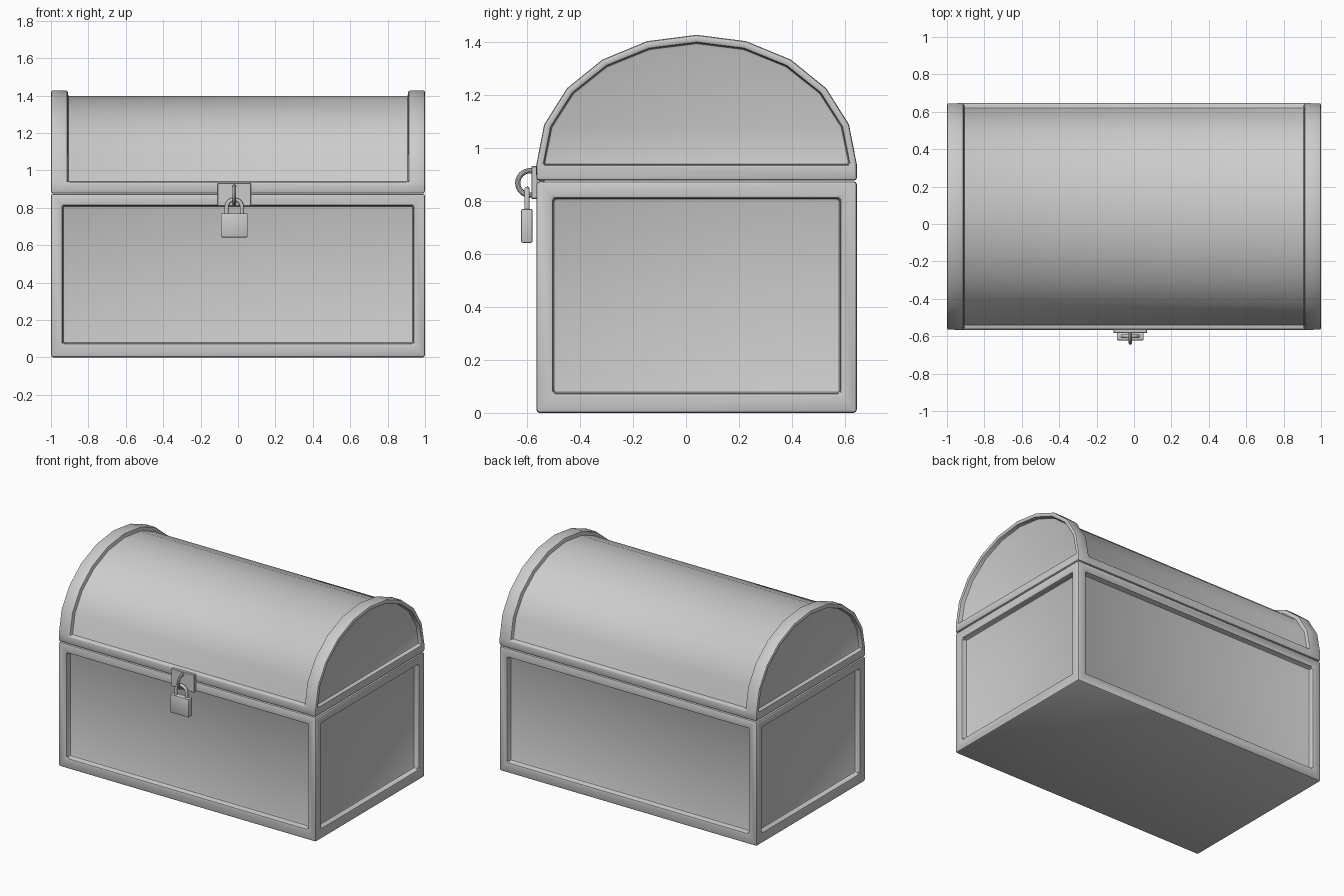
import bpy, bmesh, math
from mathutils import Vector

if "Cube" in bpy.data.objects:
    bpy.data.objects.remove(bpy.data.objects["Cube"])

FRONT, BACK = -0.565, 0.645          # chest depth limits
MID = (FRONT + BACK) / 2


def finish(obj, bevel=0.0, segments=2):
    """Round the edges, then smooth shallow angles."""
    bpy.ops.object.select_all(action='DESELECT')
    obj.select_set(True)
    bpy.context.view_layer.objects.active = obj
    if bevel:
        m = obj.modifiers.new("bevel", 'BEVEL')
        m.width, m.segments = bevel, segments
        m.limit_method, m.angle_limit = 'ANGLE', math.radians(40)
        m.use_clamp_overlap = False
        bpy.ops.object.modifier_apply(modifier=m.name)
    bpy.ops.object.shade_smooth_by_angle(angle=math.radians(30))


def from_bmesh(name, bm):
    bmesh.ops.recalc_face_normals(bm, faces=bm.faces[:])
    me = bpy.data.meshes.new(name)
    bm.to_mesh(me)
    bm.free()
    obj = bpy.data.objects.new(name, me)
    bpy.context.collection.objects.link(obj)
    return obj


def box_bm(lo, hi):
    bm = bmesh.new()
    bmesh.ops.create_cube(bm, size=1)
    lo, hi = Vector(lo), Vector(hi)
    for v in bm.verts:
        v.co = (lo + hi) / 2 + Vector(a * b for a, b in zip(v.co, hi - lo))
    return bm


# chest body: box with a sunken panel on each of the four sides
bm = box_bm((-1, FRONT, 0), (1, BACK, 0.874))
bm.normal_update()
for f in [f for f in bm.faces if abs(f.normal.z) < 0.5]:
    n = f.normal.copy()
    bmesh.ops.inset_individual(bm, faces=[f], thickness=0.09)
    for v in f.verts:
        v.co.z = 0.075 if v.co.z < 0.4 else 0.81
    panel = bmesh.ops.extrude_discrete_faces(bm, faces=[f])['faces'][0]
    for v in panel.verts:
        v.co -= n * 0.04
finish(from_bmesh("chest_body", bm), 0.012)


# lid: cross-sections lofted along x, giving barrel, end arches and sunken ends
def arc(a, b, z0):
    return [(MID - a * math.cos(math.pi * i / 10), z0 + b * math.sin(math.pi * i / 10))
            for i in range(11)]


BOT, RAIL = 0.877, 0.937
outer_arc, inner_arc = arc(0.605, 0.49, RAIL), arc(0.577, 0.46, RAIL)
left = [(FRONT, BOT), (FRONT, RAIL)]
right = [(BACK, RAIL), (BACK, BOT)]
outer = left + outer_arc + right
barrel = left + inner_arc + right
recess = [inner_arc[0]] * 2 + inner_arc + [inner_arc[-1]] * 2
half = [(0.97, recess), (1, recess), (1, outer), (0.91, outer), (0.91, barrel)]
stations = [(-x, p) for x, p in half] + [(x, p) for x, p in reversed(half)]

bm = bmesh.new()
rings = [[bm.verts.new((x, y, z)) for y, z in prof] for x, prof in stations]
count = len(outer)
for r, s in zip(rings, rings[1:]):
    for i in range(count):
        j = (i + 1) % count
        bm.faces.new((r[i], r[j], s[j], s[i]))
for r in (rings[0], rings[-1]):
    bm.faces.new(r)
bmesh.ops.remove_doubles(bm, verts=bm.verts[:], dist=0.0005)
finish(from_bmesh("lid", bm), 0.01)

# lock plate and padlock body
LX = -0.02
finish(from_bmesh("lock_plate", box_bm((LX - 0.09, -0.584, 0.808), (LX + 0.09, -0.56, 0.932))), 0.003, 1)
finish(from_bmesh("padlock_body", box_bm((LX - 0.072, -0.622, 0.642), (LX + 0.072, -0.579, 0.77))), 0.006)

# staple ring through the plate
bpy.ops.mesh.primitive_torus_add(location=(LX, -0.589, 0.868), rotation=(0, math.pi / 2, 0),
                                 major_radius=0.046, minor_radius=0.01,
                                 major_segments=32, minor_segments=10)
staple = bpy.context.object
staple.name = "staple_ring"
finish(staple)

# padlock shackle
R = 0.041
path = [(-R, 0.75)] + [(-R * math.cos(math.pi * i / 12), 0.803 + R * math.sin(math.pi * i / 12))
                       for i in range(13)] + [(R, 0.75)]
cu = bpy.data.curves.new("padlock_shackle", 'CURVE')
cu.dimensions = '3D'
cu.bevel_depth, cu.bevel_resolution = 0.0105, 3
sp = cu.splines.new('POLY')
sp.points.add(len(path) - 1)
for p, (x, z) in zip(sp.points, path):
    p.co = (LX + x, -0.6, z, 1)
bpy.context.collection.objects.link(bpy.data.objects.new("padlock_shackle", cu))
